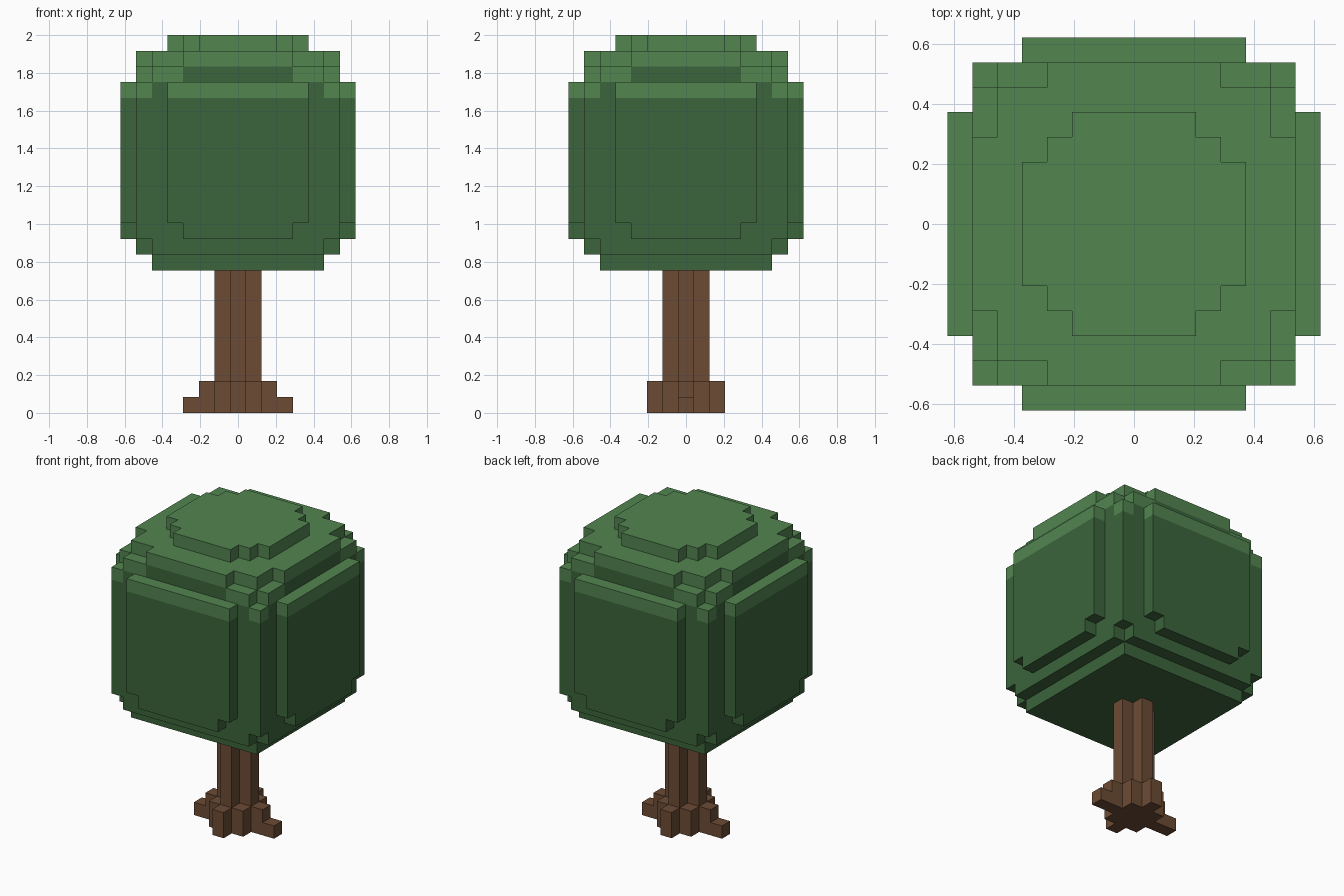
import bpy
import bmesh
from mathutils import Vector

cube = bpy.data.objects.get("Cube")
if cube:
    bpy.data.objects.remove(cube, do_unlink=True)

U = 0.083                      # block size
CROWN_Z = 2 - 15 * U           # underside of the leaves


def material(name, rgb):
    color = [(c / 255 / 1.0 + 0.055) / 1.055 for c in rgb]
    color = [c ** 2.4 for c in color] + [1.0]
    mat = bpy.data.materials.new(name)
    mat.use_nodes = True
    mat.diffuse_color = color
    mat.node_tree.nodes["Principled BSDF"].inputs["Base Color"].default_value = color
    return mat


bark = material("bark_brown", (108, 75, 52))
leaf_dark = material("leaf_dark_green", (60, 101, 60))
leaf_light = material("leaf_light_green", (82, 133, 80))


def slab(rx, ry, z0, z1):
    """Blocks of a centred slab reaching rx, ry blocks from the middle."""
    return {(x, y, z) for x in range(-rx, rx + 1)
            for y in range(-ry, ry + 1) for z in range(z0, z1)}


def cross(a, b, z0, z1):
    """Two slabs crossed at right angles."""
    return slab(a, b, z0, z1) | slab(b, a, z0, z1)


def build(name, blocks, base, height, mats):
    """Skin the outside of a set of blocks; uncovered blocks use the last material."""
    bm = bmesh.new()
    size = Vector((U, U, height))
    for block in blocks:
        covered = (block[0], block[1], block[2] + 1) in blocks
        for axis in range(3):
            for sign in (-1, 1):
                n = Vector((0, 0, 0))
                n[axis] = sign
                if tuple(int(c) for c in Vector(block) + n) in blocks:
                    continue
                s = Vector((0, 0, 0))
                s[(axis + 1) % 3] = 1
                t = n.cross(s)
                verts = []
                for i, j in ((-1, -1), (1, -1), (1, 1), (-1, 1)):
                    p = Vector(block) + (n + s * i + t * j) / 2
                    p.z += 0.5
                    verts.append(bm.verts.new(p * size + Vector((0, 0, base))))
                face = bm.faces.new(verts)
                under = axis == 2 and sign < 0
                face.material_index = 0 if covered or under else len(mats) - 1
    # Join the block faces into large flat ones
    bmesh.ops.remove_doubles(bm, verts=bm.verts, dist=U / 50)
    bmesh.ops.dissolve_limit(bm, angle_limit=0.02, verts=bm.verts,
                             edges=bm.edges, delimit={'MATERIAL'})
    mesh = bpy.data.meshes.new(name)
    bm.to_mesh(mesh)
    bm.free()
    for mat in mats:
        mesh.materials.append(mat)
    obj = bpy.data.objects.new(name, mesh)
    bpy.context.collection.objects.link(obj)
    return obj


# Trunk: ribbed post, flared foot and two side roots
trunk = cross(1, 0, 0, 9) | slab(1, 1, 0, 2) | cross(2, 0, 0, 2) | slab(3, 0, 0, 1)
build("trunk", trunk, 0, CROWN_Z / 9, [bark])

# Crown: stepped underside, square body, raised side panels, stepped top
crown = slab(5, 5, 0, 1) | cross(6, 5, 1, 2) | slab(6, 6, 2, 12)
crown |= cross(7, 3, 2, 3) | cross(7, 4, 3, 12)
crown |= cross(6, 5, 12, 13) | cross(6, 3, 13, 14) | slab(5, 5, 13, 14)
crown |= cross(4, 2, 14, 15) | slab(3, 3, 14, 15)
build("leaf_crown", crown, CROWN_Z, U, [leaf_dark, leaf_light])
